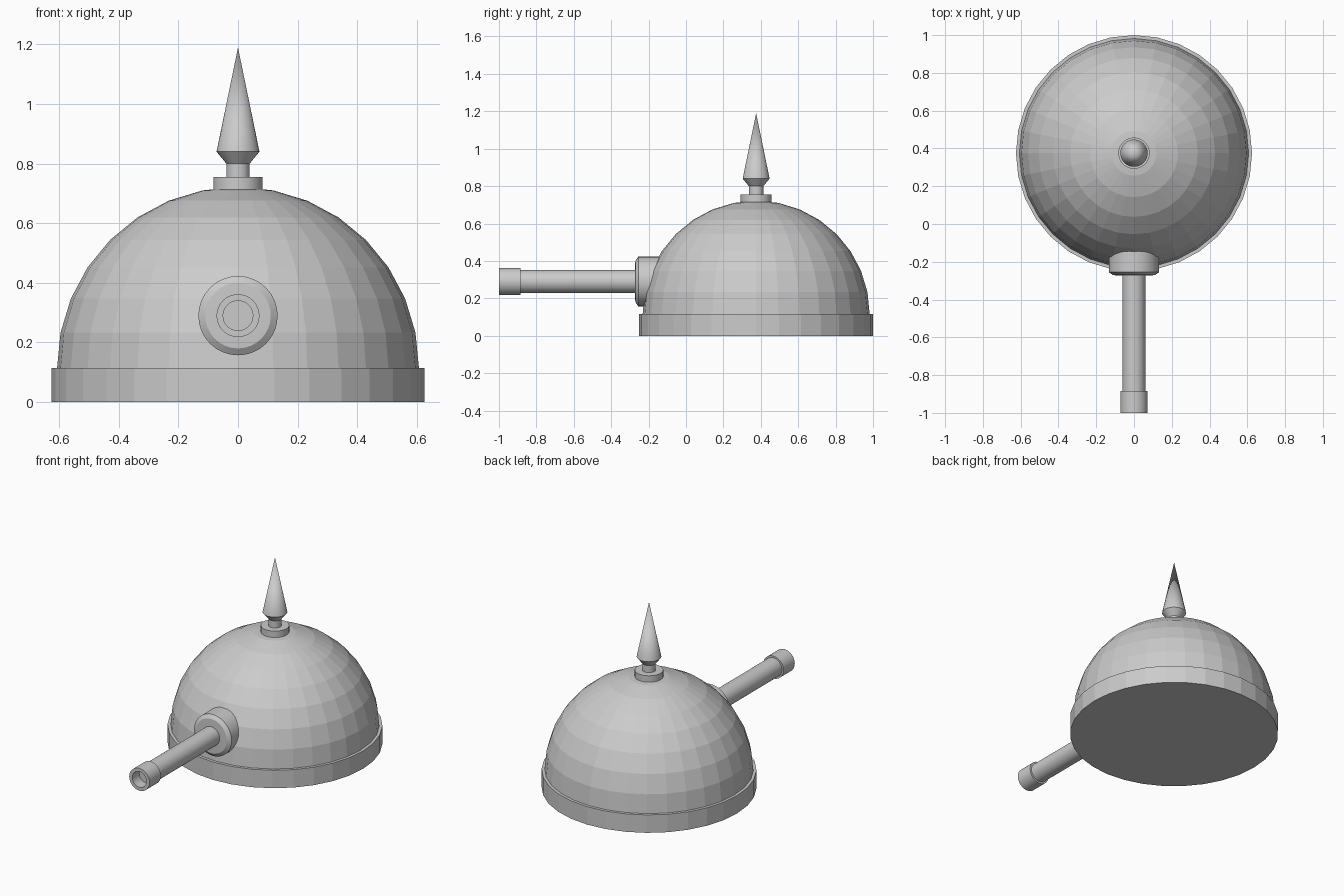
import bpy, bmesh
from math import sin, cos, pi, radians
from mathutils import Matrix

if "Cube" in bpy.data.objects:
    bpy.data.objects.remove(bpy.data.objects["Cube"])

AXIS_Y = 0.375   # centre of the dome
GUN_Z = 0.29     # height of the barrel


def lathe(name, profile, matrix, sides=32, smooth=True):
    """Revolve (radius, height) points about the local z axis; radius 0 makes a pole."""
    bm = bmesh.new()
    rings = []
    for r, h in profile:
        if r == 0:
            rings.append([bm.verts.new((0, 0, h))])
        else:
            rings.append([bm.verts.new((r * cos(2 * pi * i / sides), r * sin(2 * pi * i / sides), h))
                          for i in range(sides)])
    for a, b in zip(rings, rings[1:]):
        for i in range(sides):
            j = (i + 1) % sides
            if len(a) == 1:
                bm.faces.new((a[0], b[j], b[i]))
            elif len(b) == 1:
                bm.faces.new((a[i], a[j], b[0]))
            else:
                bm.faces.new((a[i], a[j], b[j], b[i]))
    bmesh.ops.recalc_face_normals(bm, faces=bm.faces)
    mesh = bpy.data.meshes.new(name)
    bm.to_mesh(mesh)
    bm.free()
    mesh.transform(matrix)
    ob = bpy.data.objects.new(name, mesh)
    bpy.context.collection.objects.link(ob)
    if smooth:
        bpy.ops.object.select_all(action='DESELECT')
        ob.select_set(True)
        bpy.context.view_layer.objects.active = ob
        bpy.ops.object.shade_smooth_by_angle(angle=radians(30))
    return ob


upright = Matrix.Translation((0, AXIS_Y, 0))
# local z points forward (-y), so local height = -y
forward = Matrix.Translation((0, 0, GUN_Z)) @ Matrix.Rotation(pi / 2, 4, 'X')

# Base ring and faceted dome
lathe("base_ring", [(0, 0), (0.625, 0), (0.625, 0.115), (0, 0.115)], upright, smooth=False)
R = 0.607
dome = [(R * cos(k * pi / 16), 0.115 + R * sin(k * pi / 16)) for k in range(8)]
lathe("dome", [(0, 0.115)] + dome + [(0, 0.115 + R)], upright, smooth=False)

# Roof spike on its collar
lathe("spike_collar", [(0, 0.69), (0.083, 0.69), (0.083, 0.755), (0, 0.755)], upright)
lathe("spike", [(0, 0.74), (0.039, 0.74), (0.039, 0.80), (0.072, 0.84), (0, 1.19)], upright)

# Barrel mount with softly rounded front
lathe("barrel_mount", [(0, 0.08), (0.133, 0.08), (0.133, 0.255), (0.11, 0.271), (0, 0.275)], forward)

# Barrel and hollow muzzle
lathe("barrel", [(0, 0.2), (0.061, 0.2), (0.061, 0.90), (0, 0.90)], forward)
lathe("muzzle", [(0, 0.885), (0.072, 0.885), (0.072, 1.0), (0.05, 1.0), (0.05, 0.93), (0, 0.93)], forward)
